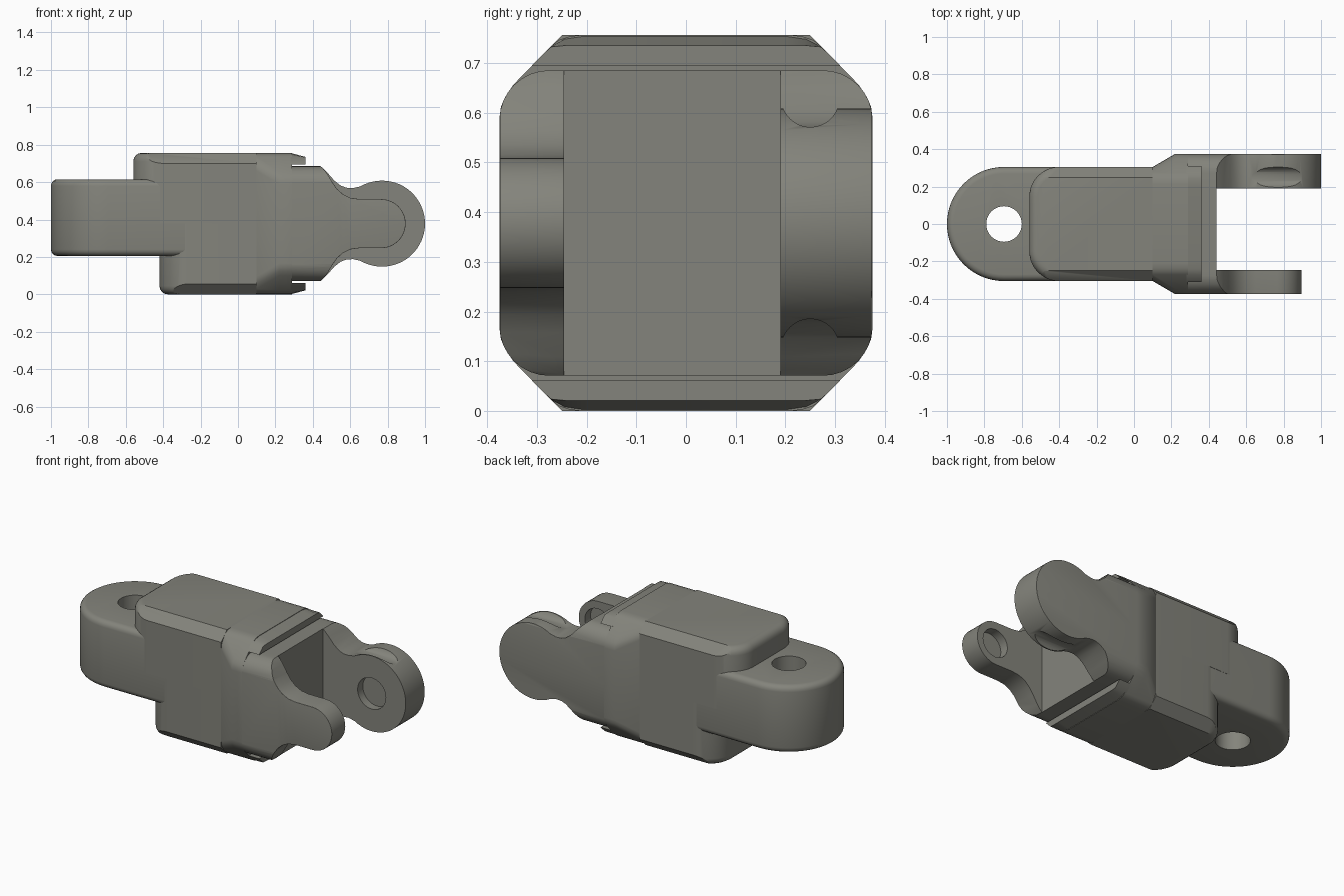
import bpy, bmesh, math

if "Cube" in bpy.data.objects:
    bpy.data.objects.remove(bpy.data.objects["Cube"])

MID = 0.378            # mid height of the link
H = 2 * MID


def loft(name, rings, bevel=0.0, pick=None, segs=4):
    """Skin closed rings of points, cap the ends, optionally bevel picked edges."""
    bm = bmesh.new()
    rows = [[bm.verts.new(p) for p in r] for r in rings]
    n = len(rows[0])
    for a, b in zip(rows, rows[1:]):
        for i in range(n):
            bm.faces.new((a[i], a[(i + 1) % n], b[(i + 1) % n], b[i]))
    bm.faces.new(rows[0])
    bm.faces.new(rows[-1])
    bmesh.ops.recalc_face_normals(bm, faces=bm.faces[:])
    if bevel:
        edges = [e for e in bm.edges if pick(e.verts[0].co, e.verts[1].co)]
        bmesh.ops.bevel(bm, geom=edges, offset=bevel, segments=segs,
                        profile=0.5, affect='EDGES', clamp_overlap=True)
        bmesh.ops.recalc_face_normals(bm, faces=bm.faces[:])
    me = bpy.data.meshes.new(name)
    bm.to_mesh(me)
    bm.free()
    ob = bpy.data.objects.new(name, me)
    bpy.context.collection.objects.link(ob)
    return ob


def place(p, axis, t):
    return {'x': (t, p[0], p[1]), 'y': (p[0], t, p[1]), 'z': (p[0], p[1], t)}[axis]


def prism(name, pts, axis, lo, hi, **kw):
    return loft(name, [[place(p, axis, t) for p in pts] for t in (lo, hi)], **kw)


def arc(cx, cy, r, a0, a1, n):
    return [(cx + r * math.cos(math.radians(a0 + (a1 - a0) * i / n)),
             cy + r * math.sin(math.radians(a0 + (a1 - a0) * i / n))) for i in range(n + 1)]


def cylinder(axis, c, r, lo, hi):
    return prism("cutter", arc(c[0], c[1], r, 0, 352.5, 47), axis, lo, hi)


def cut(ob, tool, op='DIFFERENCE'):
    tool.hide_render = True
    m = ob.modifiers.new("cut", 'BOOLEAN')
    m.operation, m.object, m.solver = op, tool, 'EXACT'
    bpy.context.view_layer.objects.active = ob
    bpy.ops.object.modifier_apply(modifier=m.name)
    bpy.data.objects.remove(tool)


# Chamfered cross-section shared by body and collar; w is the half width
def collar_section(w):
    c = 1.005 - w
    q = [(w, c - 0.04), (w - 0.003, c - 0.018), (w - 0.012, c + 0.002), (w - 0.028, c + 0.026),
         (0.27, 0.735), (0.255, 0.746), (0.235, 0.753), (0.21, H)]
    top = q + [(-y, z) for y, z in reversed(q)]
    return top + [(-y, H - z) for y, z in top]


def collar_ring(x, w):
    return [(x, y, z) for y, z in collar_section(w)]


# Tongue with round end and pin hole
tongue = prism("tongue", [(-0.2, -0.303), (-0.2, 0.303)] + arc(-0.695, 0, 0.305, 90, 270, 32),
               'z', 0.205, 0.615, bevel=0.035,
               pick=lambda a, b: abs(a.z - b.z) < 1e-5 and a.x + b.x < -0.45)
cut(tongue, cylinder('z', (-0.695, 0), 0.095, 0, 1))

# Upper and lower halves of the body, the upper one longer
for name, x0, lo, hi in (("upper_body", -0.56, MID, H), ("lower_body", -0.42, 0, MID)):
    outline = ([(0.1, -0.305), (0.1, 0.305)] + arc(x0 + 0.16, 0.145, 0.16, 90, 180, 12)
               + arc(x0 + 0.16, -0.145, 0.16, 180, 270, 12))
    outer = hi if lo else lo
    body = prism(name, outline, 'z', lo, hi, bevel=0.045,
                 pick=lambda a, b: abs(a.z - outer) < 1e-5 and abs(b.z - outer) < 1e-5
                 and a.x + b.x < 0.19)
    # Chamfer the long edges to the same slope as the collar
    slope = [(0.5, 0.505), (0.2, 0.805), (-0.2, 0.805), (-0.5, 0.505)]
    slope += [(-y, H - z) for y, z in slope]
    cut(body, prism("slope", slope, 'x', -0.7, 0.2), 'INTERSECT')

# Flared collar
loft("collar", [collar_ring(0.1, 0.305), collar_ring(0.22, 0.375), collar_ring(0.29, 0.375)])


# Overhanging lips at top and bottom of the collar
def lip_ring(x, half, flip):
    pts = half + [(-y, z) for y, z in reversed(half)]
    return [(x, y, H - z if flip else z) for y, z in pts]


for name, flip in (("top_lip", False), ("bottom_lip", True)):
    loft(name, [lip_ring(0.28, [(0.31, 0.695), (0.27, 0.735), (0.24, 0.75), (0.2, H)], flip),
                lip_ring(0.36, [(0.31, 0.695), (0.272, 0.732), (0.24, 0.735), (0.2, 0.735)], flip)])

# Block between the arms
prism("centre_block", [(0.2, 0.071), (0.44, 0.071), (0.44, 0.685), (0.2, 0.685)], 'y', -0.245, 0.19)


# Arms: side profile, clipped by a rounded section so the shoulders are soft
def arm(name, half, tip, inner, outer, bevel):
    up = [(x, MID + h) for x, h in half]
    pts = up + tip + [(x, MID - h) for x, h in reversed(half)]
    ob = prism(name, pts, 'y', inner, outer, bevel=bevel,
               pick=lambda a, b: abs(a.y - outer) < 1e-5 and abs(b.y - outer) < 1e-5
               and a.x + b.x > 0.9)
    section = (arc(0.275, 0.585, 0.1, 0, 90, 8) + arc(-0.275, 0.585, 0.1, 90, 180, 8)
               + arc(-0.275, 0.171, 0.1, 180, 270, 8) + arc(0.275, 0.171, 0.1, 270, 360, 8)[:-1])
    cut(ob, prism("section", section, 'x', 0.1, 1.2), 'INTERSECT')
    return ob


shoulder = [(0.29, 0.32), (0.43, 0.32), (0.445, 0.304), (0.455, 0.295)]
front_arm = arm("front_arm", shoulder + [(0.475, 0.27), (0.505, 0.22), (0.53, 0.185), (0.56, 0.158),
                                         (0.60, 0.138), (0.65, 0.131)],
                arc(0.765, MID, 0.131, 90, -90, 20), -0.245, -0.374, 0.028)
cut(front_arm, cylinder('y', (0.77, MID), 0.085, -0.30, -0.2))

back_arm = arm("back_arm", shoulder + [(0.48, 0.27), (0.515, 0.23), (0.55, 0.203), (0.58, 0.192),
                                       (0.615, 0.19)],
               arc(0.77, MID, 0.23, 120, -120, 40), 0.19, 0.374, 0.015)
cut(back_arm, cylinder('y', (0.77, MID), 0.095, 0.1, 0.24))
# Scalloped grooves above and below the back arm
for z in (0.629, H - 0.629):
    cut(back_arm, cylinder('x', (0.25, z), 0.058, 0.61, 1.1))

# Dark warm grey, smooth shading with sharp edges kept
grey = bpy.data.materials.new("dark_grey")
grey.diffuse_color = (0.23, 0.23, 0.2, 1)
grey.use_nodes = True
grey.node_tree.nodes["Principled BSDF"].inputs["Base Color"].default_value = grey.diffuse_color
for ob in bpy.context.scene.objects:
    ob.data.materials.clear()
    ob.data.materials.append(grey)
    ob.select_set(True)
bpy.context.view_layer.objects.active = tongue
bpy.ops.object.shade_smooth_by_angle(angle=math.radians(35))
